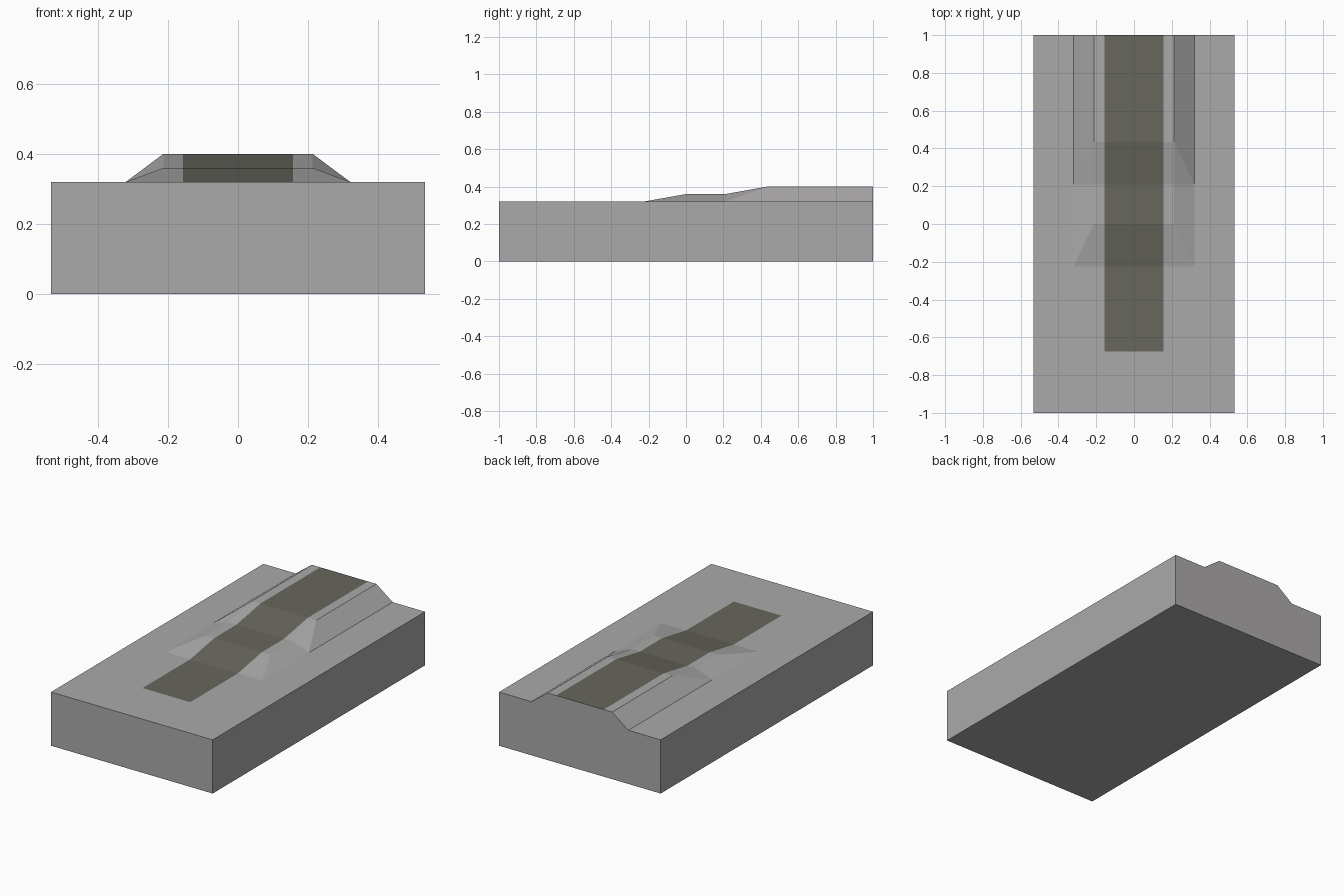
import bpy, bmesh

if "Cube" in bpy.data.objects:
    bpy.data.objects.remove(bpy.data.objects["Cube"])

# Grid lines across and along the block, and crown height of the ridge per row
XS = [-0.533, -0.32, -0.213, -0.157, 0.157, 0.213, 0.32, 0.533]
YS = [-1.0, -0.675, -0.225, 0.0, 0.21, 0.435, 1.0]
CROWN = [0.32, 0.32, 0.32, 0.36, 0.36, 0.40, 0.40]
BASE = 0.32


def material(name, rgb):
    m = bpy.data.materials.new(name)
    m.diffuse_color = (*rgb, 1.0)
    m.use_nodes = True
    m.node_tree.nodes["Principled BSDF"].inputs["Base Color"].default_value = m.diffuse_color
    return m


mesh = bpy.data.meshes.new("ramped_block")
block = bpy.data.objects.new("ramped_block", mesh)
bpy.context.collection.objects.link(block)
mesh.materials.append(material("concrete_grey", (0.41, 0.40, 0.40)))
mesh.materials.append(material("dark_path", (0.135, 0.135, 0.11)))

bm = bmesh.new()

# Top surface: raised ridge inside the flat slab
rows = [[bm.verts.new((x, y, crown if abs(x) < 0.25 else BASE)) for x in XS]
        for y, crown in zip(YS, CROWN)]
for j in range(len(YS) - 1):
    for i in range(len(XS) - 1):
        a, b = rows[j][i], rows[j][i + 1]
        d, c = rows[j + 1][i], rows[j + 1][i + 1]
        if CROWN[j] != CROWN[j + 1] and i == 1:      # left twisted flank
            bm.faces.new((a, b, c))
            bm.faces.new((a, c, d))
        elif CROWN[j] != CROWN[j + 1] and i == 5:    # right twisted flank
            bm.faces.new((a, b, d))
            bm.faces.new((b, c, d))
        else:
            f = bm.faces.new((a, b, c, d))
            if i == 3 and j > 0:                     # painted path
                f.material_index = 1

# Walls and underside
rim = [e for e in bm.edges if e.is_boundary]
walls = bmesh.ops.extrude_edge_only(bm, edges=rim)["geom"]
for g in walls:
    if isinstance(g, bmesh.types.BMVert):
        g.co.z = 0.0
    elif isinstance(g, bmesh.types.BMFace):
        g.material_index = 0
under = bmesh.ops.holes_fill(bm, edges=[e for e in bm.edges if e.is_boundary], sides=0)
for f in under["faces"]:
    f.material_index = 0
bmesh.ops.recalc_face_normals(bm, faces=bm.faces[:])
bm.to_mesh(mesh)
bm.free()
